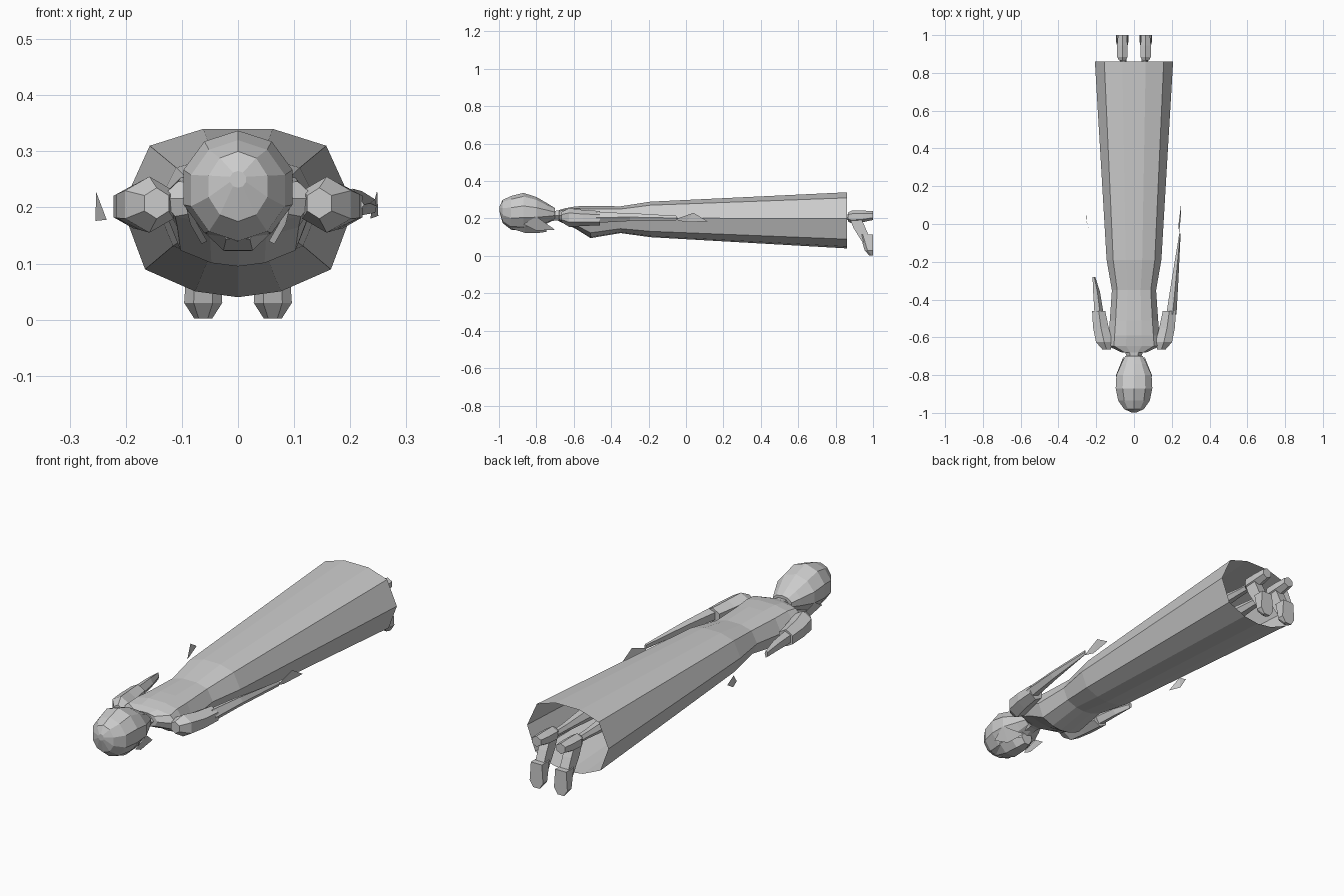
import bpy, bmesh, math
from mathutils import Vector

if "Cube" in bpy.data.objects:
    bpy.data.objects.remove(bpy.data.objects["Cube"])


def make_object(name, bm):
    bmesh.ops.recalc_face_normals(bm, faces=bm.faces)
    me = bpy.data.meshes.new(name)
    bm.to_mesh(me)
    bm.free()
    ob = bpy.data.objects.new(name, me)
    bpy.context.collection.objects.link(ob)
    return ob


def ngon(n, turn=0.0):
    return [(math.cos(math.tau * i / n + turn), math.sin(math.tau * i / n + turn)) for i in range(n)]


def loft(name, profile, rings, cap_start=True, cap_end=True):
    """Rings along y: (y, x centre, half width, z low, z high)."""
    bm = bmesh.new()
    loops = []
    for y, cx, rx, lo, hi in rings:
        loops.append([bm.verts.new((cx + px * rx, y, (lo + hi) / 2 + pz * (hi - lo) / 2))
                      for px, pz in profile])
    n = len(profile)
    for a, b in zip(loops, loops[1:]):
        for i in range(n):
            j = (i + 1) % n
            bm.faces.new((a[i], a[j], b[j], b[i]))
    if cap_start:
        bm.faces.new(loops[0])
    if cap_end:
        bm.faces.new(loops[-1])
    return make_object(name, bm)


def extrude_side(name, outline, x0, x1):
    """Side outline of (y, z) points extruded across x."""
    bm = bmesh.new()
    a = [bm.verts.new((x0, y, z)) for y, z in outline]
    b = [bm.verts.new((x1, y, z)) for y, z in outline]
    n = len(outline)
    bm.faces.new(a)
    bm.faces.new(b)
    for i in range(n):
        j = (i + 1) % n
        bm.faces.new((a[i], a[j], b[j], b[i]))
    return make_object(name, bm)


def shard(name, pts, tris):
    bm = bmesh.new()
    v = [bm.verts.new(p) for p in pts]
    for t in tris:
        bm.faces.new([v[i] for i in t])
    return make_object(name, bm)


# Long dress, open at the hem
half = [(.3, 1), (.76, .8), (1, .07), (.8, -.67), (.37, -.93)]
dress_profile = half + [(0, -1)] + [(-x, z) for x, z in reversed(half)]
loft("dress", dress_profile, [
    (-.68, 0, .065, .185, .245),
    (-.645, 0, .14, .17, .255),
    (-.59, 0, .135, .145, .265),
    (-.51, 0, .128, .095, .267),
    (-.35, 0, .117, .122, .265),
    (-.19, 0, .145, .10, .29),
    (.86, 0, .207, .04, .34)], True, False)

# Neck
loft("neck", ngon(6), [
    (-.77, 0, .045, .17, .25),
    (-.70, 0, .04, .185, .245),
    (-.64, 0, .06, .18, .25)])

# Head with rounded hair
loft("hair", ngon(10, math.pi / 2), [
    (-.997, 0, .015, .235, .265),
    (-.98, 0, .055, .175, .30),
    (-.935, 0, .088, .14, .32),
    (-.87, 0, .102, .135, .337),
    (-.80, 0, .098, .15, .315),
    (-.74, 0, .07, .175, .28),
    (-.70, 0, .05, .195, .255)])

# Face turned to the ground
loft("face", ngon(8, math.pi / 8), [
    (-.93, 0, .055, .14, .25),
    (-.86, 0, .068, .118, .25),
    (-.79, 0, .058, .118, .24),
    (-.745, 0, .03, .125, .22)])

for s in (-1, 1):
    side = "left" if s < 0 else "right"

    # Loose hair locks framing the face
    shard(side + "_hair_lock",
          [(s * .085, -.87, .17), (s * .095, -.80, .21), (s * .065, -.80, .135), (s * .055, -.70, .14)],
          [(0, 1, 2), (1, 3, 2)])

    # Short sleeve
    loft(side + "_sleeve", ngon(6, math.pi / 6), [
        (-.665, s * .145, .025, .18, .235),
        (-.625, s * .158, .05, .155, .255),
        (-.55, s * .175, .048, .16, .245),
        (-.46, s * .187, .04, .163, .24)])

    # Thin leg under the dress
    loft(side + "_leg", ngon(6), [
        (.0, s * .06, .05, .15, .25),
        (.35, s * .06, .04, .165, .245),
        (.55, s * .058, .04, .17, .25),
        (.80, s * .056, .02, .187, .225),
        (.90, s * .056, .016, .19, .222)])

    # Heel block of the shoe
    loft(side + "_heel", ngon(6, math.pi / 6), [
        (.865, s * .062, .02, .185, .232),
        (.885, s * .062, .032, .175, .242),
        (.945, s * .062, .032, .18, .242),
        (1.0, s * .062, .026, .192, .24)])

    # Arched instep and the toe block hanging to the ground
    extrude_side(side + "_instep", [(.875, .20), (.935, .20), (.955, .16), (.985, .09), (.945, .07), (.895, .15)],
                 s * .062 - .022, s * .062 + .022)
    bm = bmesh.new()
    layers = []
    for z, w, y in ((.115, .028, .93), (.03, .034, .955), (.002, .016, .98)):
        layers.append([bm.verts.new((s * .062 + x, yy, z)) for x, yy in
                       ((-w, 1.0), (w, 1.0), (w, y + .015), (w * .5, y), (-w * .5, y), (-w, y + .015))])
    for a, b in zip(layers, layers[1:]):
        for i in range(6):
            j = (i + 1) % 6
            bm.faces.new((a[i], a[j], b[j], b[i]))
    bm.faces.new(layers[0])
    bm.faces.new(layers[-1])
    make_object(side + "_toe", bm)

# Right forearm tapers to the hand; the left one ends early
loft("right_forearm", ngon(5), [
    (-.48, .195, .03, .175, .235),
    (-.30, .215, .02, .185, .23),
    (-.05, .243, .004, .19, .215)])
loft("left_forearm", ngon(5), [
    (-.50, -.185, .028, .17, .235),
    (-.36, -.20, .02, .18, .23),
    (-.28, -.213, .008, .185, .22)])

# Hand slivers
shard("right_hand", [(.238, -.06, .195), (.248, .04, .23), (.25, .115, .185), (.236, .0, .18)],
      [(0, 1, 3), (1, 2, 3)])
shard("left_hand", [(-.253, .015, .228), (-.254, .02, .176), (-.234, -.035, .178), (-.252, .06, .20)],
      [(0, 1, 2), (0, 1, 3)])
